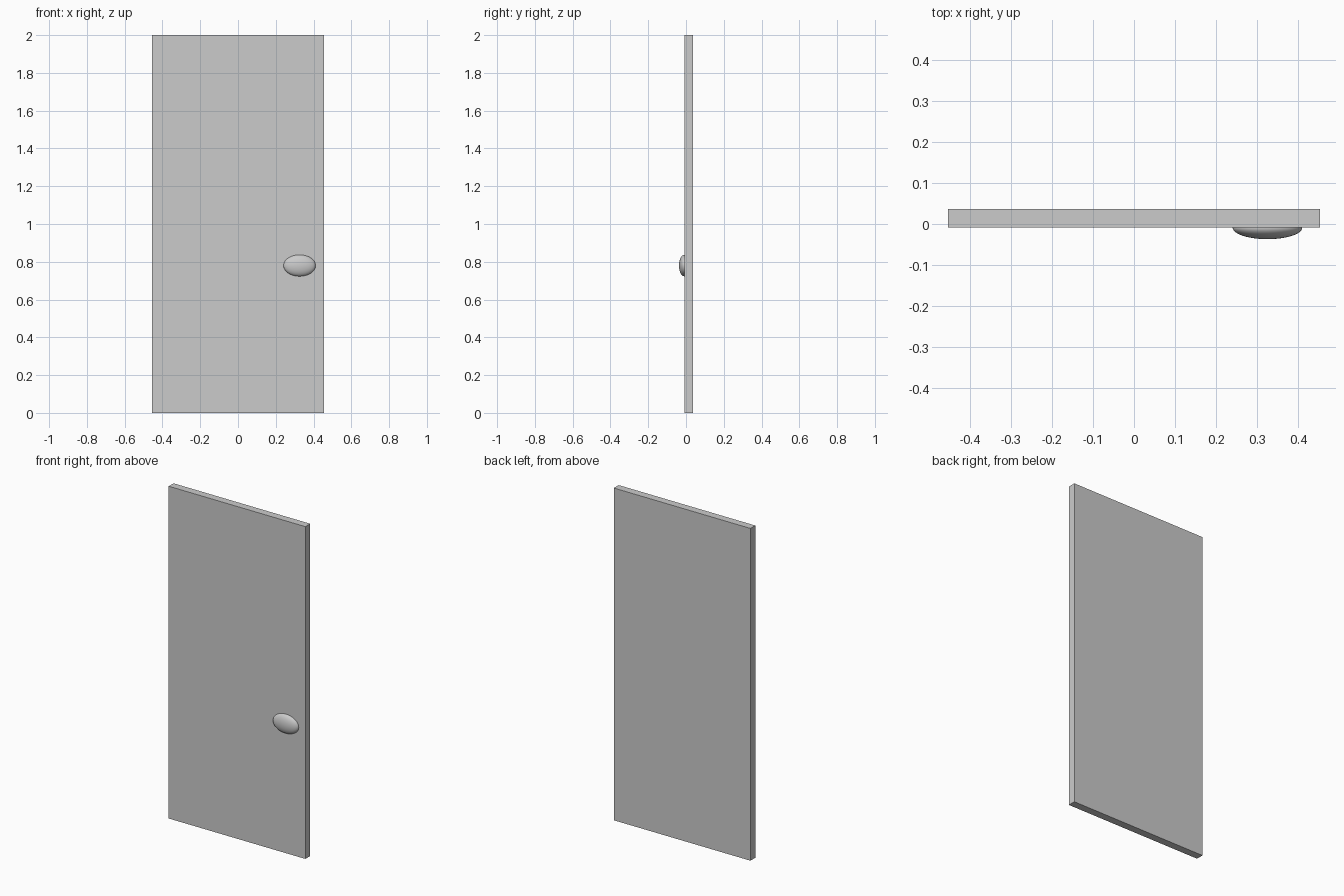
import bpy

if "Cube" in bpy.data.objects:
    bpy.data.objects.remove(bpy.data.objects["Cube"])

# Door slab
bpy.ops.mesh.primitive_cube_add(size=1, location=(0, 0.014, 1))
slab = bpy.context.object
slab.name = "door_slab"
slab.scale = (0.91, 0.046, 2)
bpy.ops.object.transform_apply(location=False, rotation=False, scale=True)

# Oval knob, half sunk into the front face
bpy.ops.mesh.primitive_uv_sphere_add(segments=48, ring_count=24, radius=1,
                                     location=(0.326, -0.009, 0.78))
knob = bpy.context.object
knob.name = "door_knob"
knob.scale = (0.085, 0.028, 0.057)
bpy.ops.object.transform_apply(location=False, rotation=False, scale=True)
bpy.ops.object.shade_smooth()
